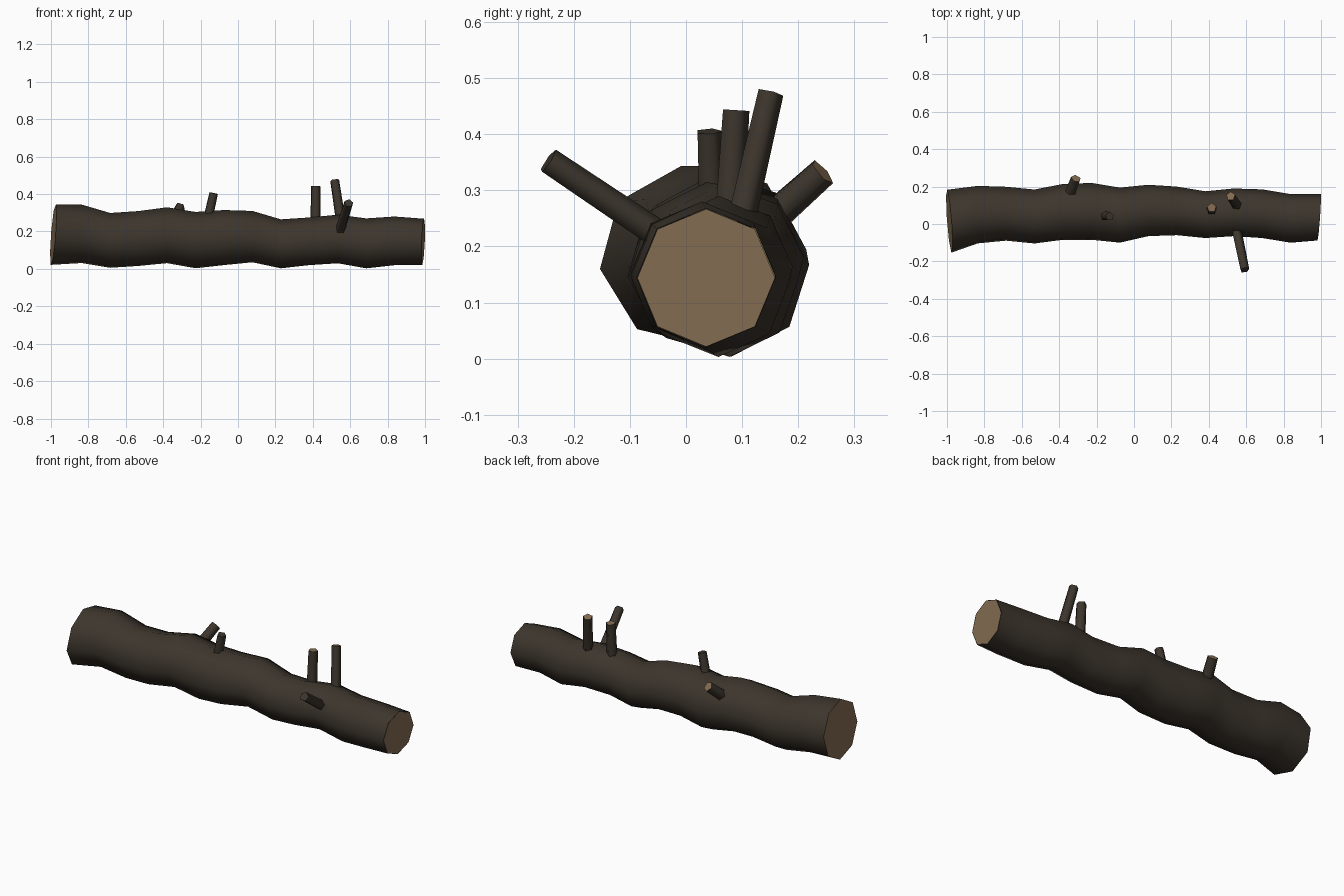
import bpy, bmesh, math
from mathutils import Vector

cube = bpy.data.objects.get("Cube")
if cube:
    bpy.data.objects.remove(cube)


def material(name, rgb):
    m = bpy.data.materials.new(name)
    m.use_nodes = True
    m.diffuse_color = (*rgb, 1)
    bsdf = m.node_tree.nodes["Principled BSDF"]
    bsdf.inputs["Base Color"].default_value = (*rgb, 1)
    bsdf.inputs["Roughness"].default_value = 0.9
    return m


BARK = material("dark bark", (0.046, 0.036, 0.026))
WOOD = material("cut wood", (0.235, 0.155, 0.085))


def finish(name, bm, mats, angle=60):
    bmesh.ops.recalc_face_normals(bm, faces=bm.faces)
    mesh = bpy.data.meshes.new(name)
    bm.to_mesh(mesh)
    bm.free()
    for m in mats:
        mesh.materials.append(m)
    ob = bpy.data.objects.new(name, mesh)
    bpy.context.collection.objects.link(ob)
    bpy.ops.object.select_all(action='DESELECT')
    ob.select_set(True)
    bpy.context.view_layer.objects.active = ob
    bpy.ops.object.shade_smooth_by_angle(angle=math.radians(angle))
    return ob


# Trunk: uneven octagonal rings, each given by its depth and height limits
LIMITS = [
    (-.155, .185, .02, .345), (-.105, .205, .03, .345), (-.09, .20, .005, .30),
    (-.105, .185, .015, .31), (-.085, .215, .03, .33), (-.085, .22, .003, .305),
    (-.10, .195, .02, .315), (-.065, .21, .035, .31), (-.06, .20, .003, .265),
    (-.075, .175, .02, .275), (-.065, .19, .03, .29), (-.075, .185, .003, .27),
    (-.10, .16, .02, .28), (-.088, .16, .02, .268)]
SIDES = 8


def ring(i, scale=1.0):
    y0, y1, z0, z1 = LIMITS[i]
    last = len(LIMITS) - 1
    twist = math.radians(8) * (1 - i / last)
    points = []
    for k in range(SIDES):
        a = math.tau * k / SIDES + twist
        y = (y0 + y1) / 2 + (y1 - y0) / 2 * math.cos(a) * scale
        z = (z0 + z1) / 2 + (z1 - z0) / 2 * math.sin(a) * scale
        x = -0.988 + 1.978 * i / last
        # The two ends are sawn at a slant
        if i == 0:
            x += 0.075 * (z - y - 0.16)
        elif i == last:
            x += 0.07 * (y - 0.035) + 0.04 * (z - 0.15)
        points.append((x, y, z))
    return points


bm = bmesh.new()
rings = [[bm.verts.new(p) for p in ring(i)] for i in range(len(LIMITS))]
for a, b in zip(rings, rings[1:]):
    for k in range(SIDES):
        n = (k + 1) % SIDES
        bm.faces.new((a[k], a[n], b[n], b[k]))
finish("trunk", bm, [BARK])

# Sawn end discs
for name, i, scale in (("right_cut_end", 0, 1.0), ("left_cut_end", len(LIMITS) - 1, 0.99)):
    bm = bmesh.new()
    face = bm.faces.new([bm.verts.new(p) for p in ring(i, scale)])
    bm.normal_update()
    if face.normal.x * (1 if i else -1) < 0:
        face.normal_flip()
    mesh = bpy.data.meshes.new(name)
    bm.to_mesh(mesh)
    bm.free()
    mesh.materials.append(WOOD)
    bpy.context.collection.objects.link(bpy.data.objects.new(name, mesh))


# Broken branch stubs
def stub(name, base, tip, radius, cut):
    base, tip = Vector(base), Vector(tip)
    axis = tip - base
    bm = bmesh.new()
    bmesh.ops.create_cone(bm, cap_ends=True, segments=5, radius1=radius * 1.1,
                          radius2=radius, depth=axis.length)
    for f in bm.faces:
        if f.normal.z > 0.9 and cut:
            f.material_index = 1
    turn = Vector((0, 0, 1)).rotation_difference(axis).to_matrix()
    for v in bm.verts:
        v.co = turn @ v.co + (base + tip) / 2
    finish(name, bm, [BARK, WOOD], 75)


stub("back_stub", (-.345, .15, .25), (-.31, .243, .333), .028, True)
stub("top_stub", (-.16, .045, .27), (-.13, .04, .405), .024, False)
stub("short_branch", (.415, .075, .25), (.415, .087, .443), .026, True)
stub("tall_branch", (.552, .095, .24), (.517, .149, .474), .025, True)
stub("front_branch", (.545, -.02, .20), (.592, -.246, .352), .025, False)
